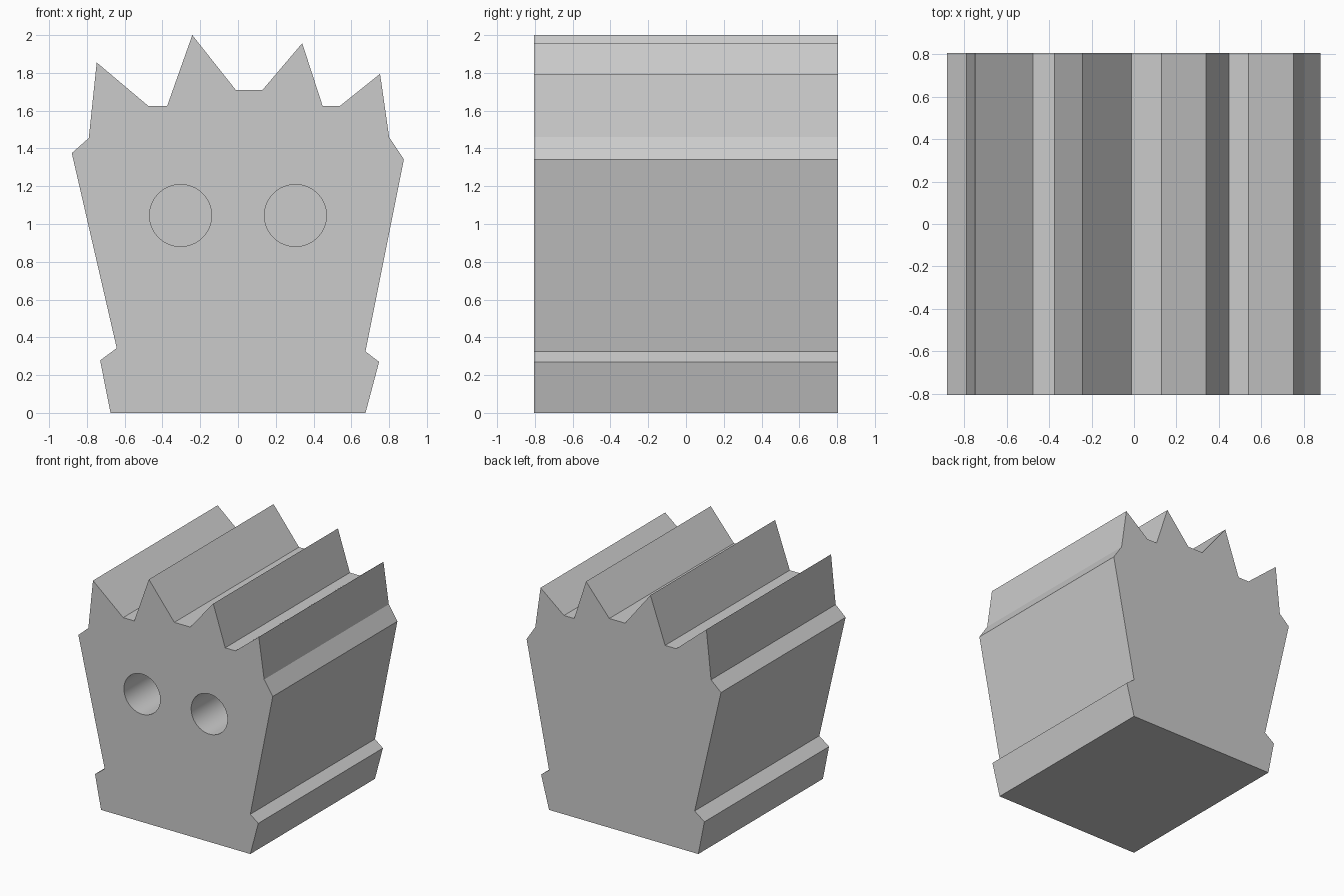
import bpy, bmesh
from math import pi
from mathutils import Matrix, Vector

if "Cube" in bpy.data.objects:
    bpy.data.objects.remove(bpy.data.objects["Cube"])

HALF_DEPTH = 0.805
EYE_DEPTH = 0.8

# Front outline (x, z), anticlockwise from the bottom left
OUTLINE = [
    (-0.675, 0), (0.675, 0), (0.747, 0.27), (0.675, 0.325),
    (0.878, 1.342), (0.80, 1.46), (0.752, 1.795), (0.54, 1.625),
    (0.448, 1.625), (0.34, 1.957), (0.13, 1.71), (-0.012, 1.71),
    (-0.242, 2.0), (-0.375, 1.625), (-0.475, 1.625), (-0.748, 1.855),
    (-0.79, 1.455), (-0.88, 1.375), (-0.642, 0.343), (-0.73, 0.278),
]


def make_object(name, bm):
    bmesh.ops.recalc_face_normals(bm, faces=bm.faces)
    mesh = bpy.data.meshes.new(name)
    bm.to_mesh(mesh)
    bm.free()
    obj = bpy.data.objects.new(name, mesh)
    bpy.context.collection.objects.link(obj)
    return obj


# Body: outline extruded front to back
bm = bmesh.new()
face = bm.faces.new([bm.verts.new((x, -HALF_DEPTH, z)) for x, z in OUTLINE])
back = bmesh.ops.extrude_face_region(bm, geom=[face], use_keep_orig=True)
bmesh.ops.translate(bm, vec=(0, 2 * HALF_DEPTH, 0),
                    verts=[g for g in back["geom"] if isinstance(g, bmesh.types.BMVert)])
body = make_object("body", bm)

# Round blind eye holes in the front
for side, label in ((-1, "left"), (1, "right")):
    bm = bmesh.new()
    length = EYE_DEPTH + 0.2
    centre = Vector((side * 0.304, -HALF_DEPTH - 0.2 + length / 2, 1.045))
    bmesh.ops.create_cone(bm, cap_ends=True, segments=64, radius1=0.164,
                          radius2=0.164, depth=length,
                          matrix=Matrix.Translation(centre) @ Matrix.Rotation(pi / 2, 4, 'X'))
    for f in bm.faces:
        f.smooth = len(f.verts) == 4
    cutter = make_object("eye_hole_cutter_" + label, bm)
    cutter.hide_render = True
    cutter.display_type = 'WIRE'
    mod = body.modifiers.new("eye_hole_" + label, 'BOOLEAN')
    mod.operation = 'DIFFERENCE'
    mod.solver = 'EXACT'
    mod.object = cutter
